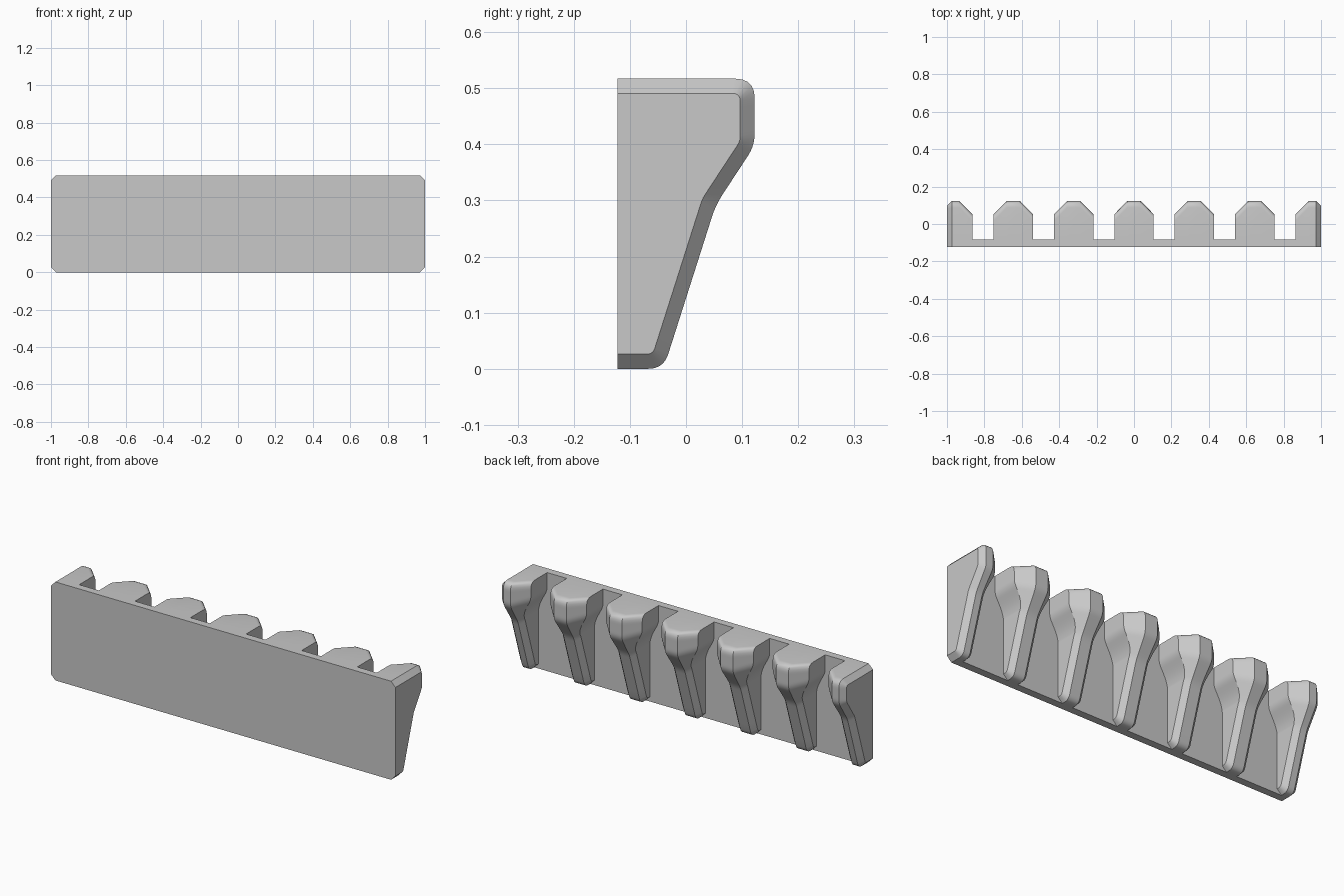
import bpy, bmesh
from mathutils import Vector
from mathutils.geometry import intersect_line_line

if "Cube" in bpy.data.objects:
    bpy.data.objects.remove(bpy.data.objects["Cube"])

HEIGHT, BACK, PLATE_Y = 0.517, -0.1225, -0.083
# side profile of a bracket as (y, z) corners, with a rounding setback for each inner corner
PROFILE = [(-0.2, HEIGHT), (0.1225, HEIGHT), (0.1225, 0.398), (0.053, 0.292), (-0.04, 0), (-0.2, 0)]
SETBACK = [0.035, 0.022, 0.022, 0.027]
STEPS = 5
CLIP = 0.026

grey = bpy.data.materials.new("plain_grey")
grey.diffuse_color = (0.58, 0.58, 0.58, 1)
grey.use_nodes = True
grey.node_tree.nodes["Principled BSDF"].inputs["Base Color"].default_value = grey.diffuse_color


def outline(inset=0.0, top_inset=0.0, rounding=1.0):
    """Profile moved inwards, with rounded corners and subdivided straights."""
    pts = [Vector((0, y, z)) for y, z in PROFILE]
    lines = []
    for i in range(len(pts) - 1):
        d = (pts[i + 1] - pts[i]).normalized()
        shift = Vector((0, d.z, -d.y)) * (top_inset if i == 0 else inset)
        lines.append((pts[i] + shift, pts[i + 1] + shift))
    corners = [lines[0][0]]
    for a, b in zip(lines, lines[1:]):
        corners.append(intersect_line_line(*a, *b)[0])
    corners.append(lines[-1][1])
    result = [corners[0]]
    for i, s in enumerate(SETBACK, 1):
        c = corners[i]
        p = c + (corners[i - 1] - c).normalized() * s * rounding
        q = c + (corners[i + 1] - c).normalized() * s * rounding
        if i > 1:
            last = result[-1].copy()
            result += [last.lerp(p, k / 6) for k in range(1, 6)]
        for k in range(STEPS + 1):
            t = k / STEPS
            result.append(p * (1 - t) ** 2 + c * 2 * t * (1 - t) + q * t * t)
    return result + [corners[-1]]


def finish(bm, name):
    bmesh.ops.recalc_face_normals(bm, faces=bm.faces)
    mesh = bpy.data.meshes.new(name)
    bm.to_mesh(mesh)
    bm.free()
    mesh.materials.append(grey)
    obj = bpy.data.objects.new(name, mesh)
    bpy.context.collection.objects.link(obj)
    bpy.ops.object.select_all(action='DESELECT')
    obj.select_set(True)
    bpy.context.view_layer.objects.active = obj
    bpy.ops.object.shade_smooth_by_angle(angle=0.5)


full = outline()
head = outline(0.07)
stem = outline(0.025, 0, 0.6)
end_side = outline(CLIP, CLIP, 0.4)


def flare(z):
    """0 on the narrow stem, 1 on the wide head."""
    t = min(1, max(0, (z - 0.30) / 0.12))
    return t * t * (3 - 2 * t)


def half_sections(x, s):
    """Wall base, shoulder and front edge of one flared side (s = -1 or 1)."""
    base, shoulder, front = [], [], []
    for f, h, n in zip(full, head, stem):
        t = flare(f.z)
        p = n.lerp(h, t)
        w = x + s * (0.055 + 0.05 * t)
        base.append((w, -0.19, p.z))
        shoulder.append((w, p.y, p.z))
        front.append((x + s * (0.03 + 0.006 * t), f.y, f.z))
    return [base, shoulder, front]


def bracket(name, sections):
    """Loft the sections and trim the result at the plate."""
    bm = bmesh.new()
    rings = [[bm.verts.new(p) for p in pts] for pts in sections]
    n = len(rings[0])
    for a, b in zip(rings, rings[1:]):
        for i in range(n):
            j = (i + 1) % n
            bm.faces.new((a[i], a[j], b[j], b[i]))
    bmesh.ops.recalc_face_normals(bm, faces=bm.faces)
    bmesh.ops.bisect_plane(bm, geom=bm.verts[:] + bm.edges[:] + bm.faces[:],
                           plane_co=(0, PLATE_Y, 0), plane_no=(0, 1, 0), clear_inner=True)
    finish(bm, name)


# back plate with clipped corners
bm = bmesh.new()
c = CLIP
shape = [(-1 + c, 0), (1 - c, 0), (1, c), (1, HEIGHT - c),
         (1 - c, HEIGHT), (-1 + c, HEIGHT), (-1, HEIGHT - c), (-1, c)]
face = bm.faces.new([bm.verts.new((x, BACK, z)) for x, z in shape])
extruded = bmesh.ops.extrude_face_region(bm, geom=[face])["geom"]
bmesh.ops.translate(bm, vec=(0, PLATE_Y - BACK, 0),
                    verts=[v for v in extruded if isinstance(v, bmesh.types.BMVert)])
finish(bm, "back_plate")

# five whole brackets
for i in range(-2, 3):
    x = i * 0.3225
    bracket(f"bracket_{i + 3}", half_sections(x, -1) + half_sections(x, 1)[::-1])

# narrower brackets closing both ends, flat on the outside
for s, label in ((-1, "left"), (1, "right")):
    outer = [[(s * (1 - c), p.y, p.z) for p in full],
             [(s, p.y, p.z) for p in end_side],
             [(s, -0.19, p.z) for p in end_side]]
    bracket(f"end_bracket_{label}", half_sections(s * 0.969, -s) + outer)
